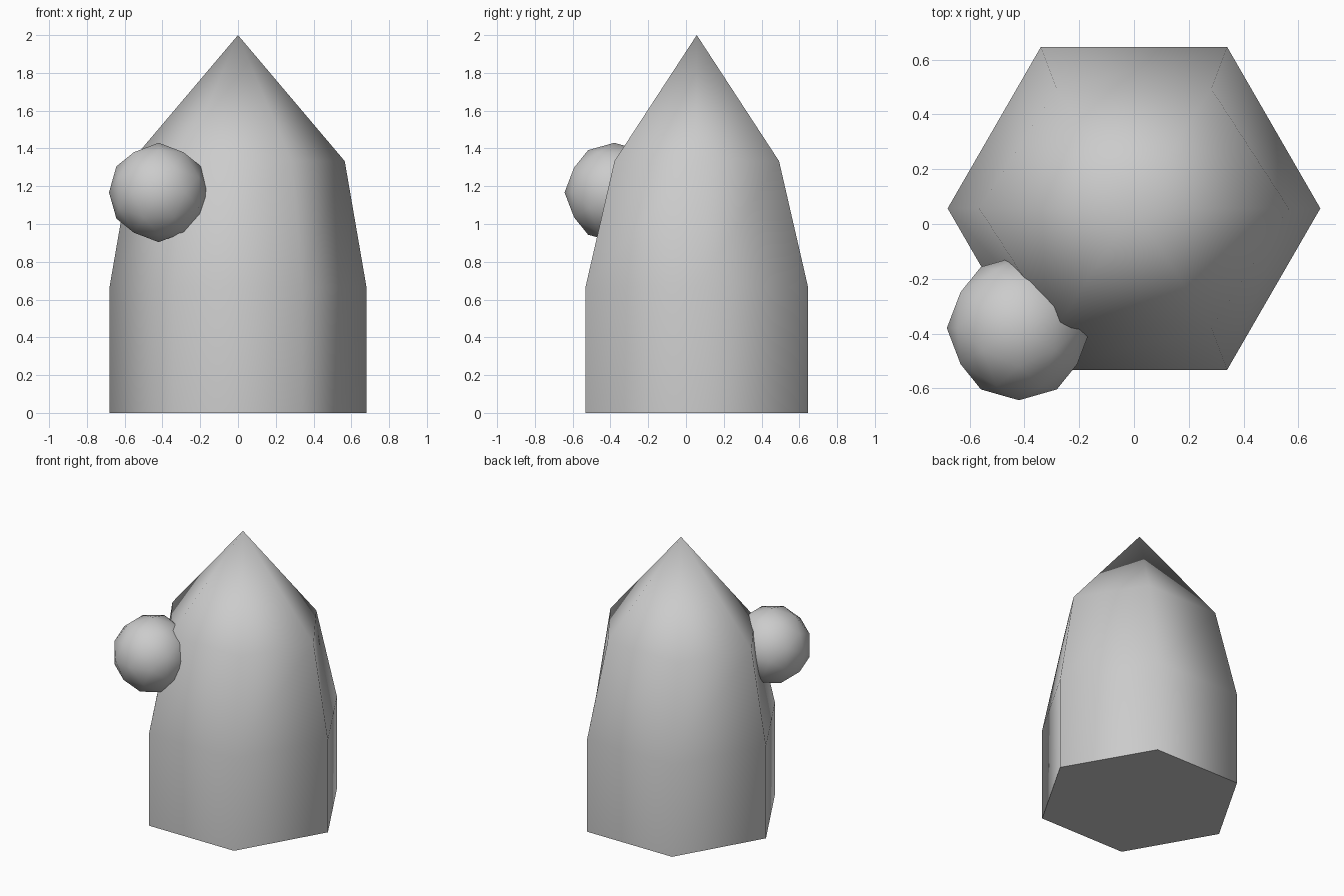
import bpy, bmesh, math
from mathutils import Vector

if "Cube" in bpy.data.objects:
    bpy.data.objects.remove(bpy.data.objects["Cube"])


def finish(name, bm, sharp_angle):
    bmesh.ops.recalc_face_normals(bm, faces=bm.faces)
    mesh = bpy.data.meshes.new(name)
    bm.to_mesh(mesh)
    bm.free()
    obj = bpy.data.objects.new(name, mesh)
    bpy.context.collection.objects.link(obj)
    bpy.ops.object.select_all(action='DESELECT')
    obj.select_set(True)
    bpy.context.view_layer.objects.active = obj
    bpy.ops.object.shade_smooth_by_angle(angle=math.radians(sharp_angle))
    return obj


# Six-sided body: straight base, tapered shoulder, pointed tip
CENTRE_Y = 0.057
bm = bmesh.new()
rings = []
for z, rx, ry in [(0, 0.68, 0.68), (0.667, 0.68, 0.68), (1.333, 0.565, 0.503)]:
    rings.append([bm.verts.new((rx * math.cos(i * math.pi / 3),
                                CENTRE_Y + ry * math.sin(i * math.pi / 3), z))
                  for i in range(6)])
tip = bm.verts.new((0, CENTRE_Y, 2))
for low, high in zip(rings, rings[1:]):
    for i in range(6):
        j = (i + 1) % 6
        bm.faces.new((low[i], low[j], high[j], high[i]))
for i in range(6):
    bm.faces.new((rings[-1][i], rings[-1][(i + 1) % 6], tip))
bm.faces.new(rings[0][::-1])
finish("body", bm, 80)

# Round knob: axis-aligned icosahedron, subdivided once onto a sphere
phi = (1 + math.sqrt(5)) / 2
bm = bmesh.new()
for a in (-1, 1):
    for b in (-phi, phi):
        for co in ((a, b, 0), (0, a, b), (b, 0, a)):
            bm.verts.new(co)
bmesh.ops.convex_hull(bm, input=bm.verts)
bmesh.ops.subdivide_edges(bm, edges=bm.edges, cuts=1, use_grid_fill=True)
for v in bm.verts:
    v.co = v.co.normalized() * 0.263 + Vector((-0.42, -0.38, 1.167))
finish("side_knob", bm, 60)
